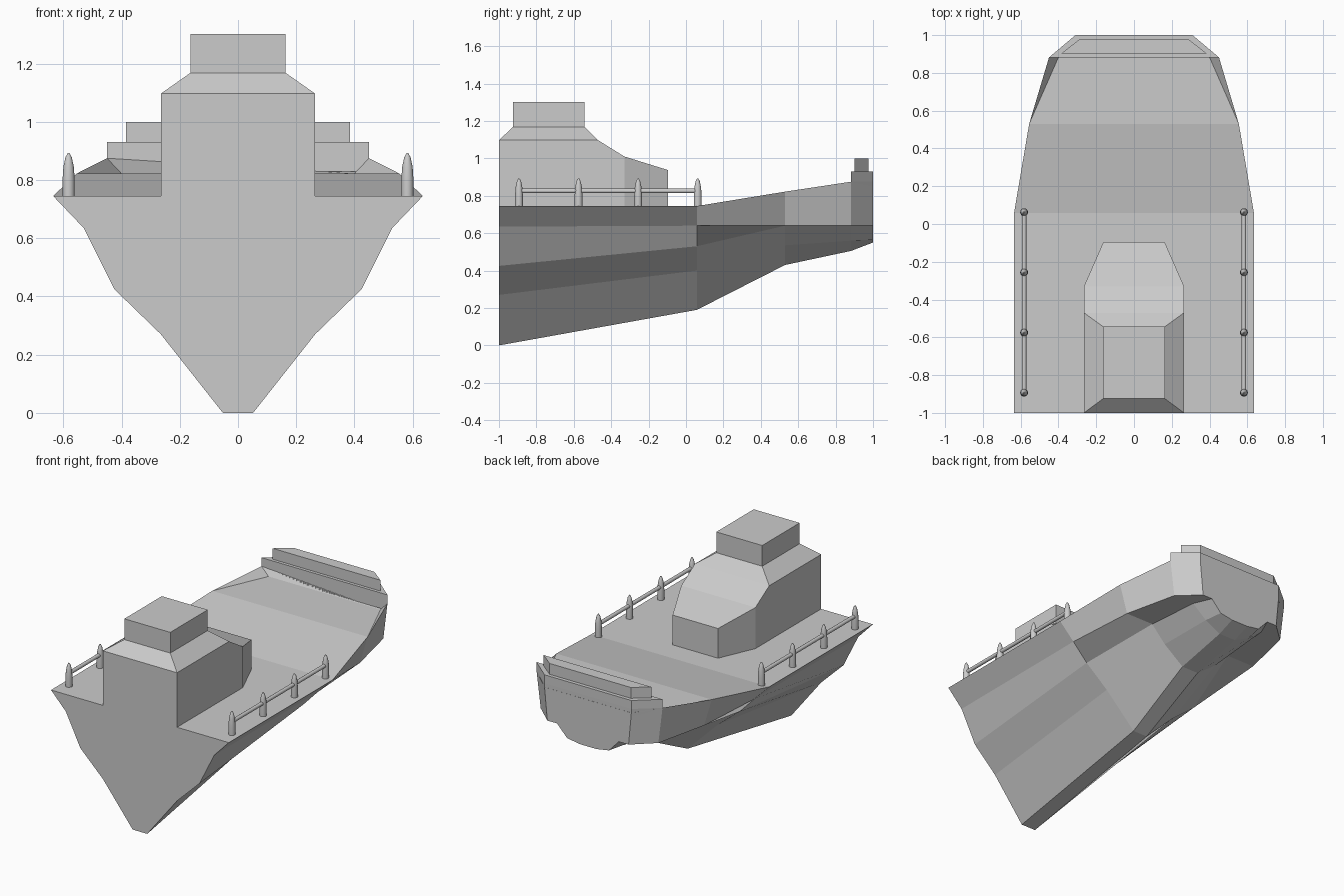
import bpy, bmesh, math

if "Cube" in bpy.data.objects:
    bpy.data.objects.remove(bpy.data.objects["Cube"])

grey = bpy.data.materials.new("hull grey")
grey.diffuse_color = (0.6, 0.6, 0.6, 1)
grey.use_nodes = True
grey.node_tree.nodes["Principled BSDF"].inputs["Base Color"].default_value = grey.diffuse_color


def finish(name, bm):
    bmesh.ops.recalc_face_normals(bm, faces=bm.faces)
    me = bpy.data.meshes.new(name)
    bm.to_mesh(me)
    bm.free()
    ob = bpy.data.objects.new(name, me)
    bpy.context.collection.objects.link(ob)
    me.materials.append(grey)
    return ob


def loft(name, rings):
    """Closed solid through matching rings of points."""
    bm = bmesh.new()
    vs = [[bm.verts.new(p) for p in r] for r in rings]
    n = len(vs[0])
    for a, b in zip(vs, vs[1:]):
        for i in range(n):
            j = (i + 1) % n
            bm.faces.new((a[i], a[j], b[j], b[i]))
    bm.faces.new(vs[0])
    bm.faces.new(vs[-1])
    return finish(name, bm)


def rect(hw, y0, y1, z):
    return [(-hw, y0, z), (hw, y0, z), (hw, y1, z), (-hw, y1, z)]


def trapezoid(h0, y0, h1, y1, z):
    return [(-h0, y0, z), (h0, y0, z), (h1, y1, z), (-h1, y1, z)]


# hull: half sections from keel to rail, then the inner deck edge
stations = [
    (-1.0, [(.052, 0), (.265, .27), (.425, .425), (.53, .635), (.635, .745)]),
    (.058, [(.052, .19), (.265, .40), (.425, .53), (.53, .64), (.635, .745)]),
    (.53, [(.06, .43), (.20, .535), (.30, .64), (.50, .64), (.555, .822)]),
    (.882, [(.06, .505), (.17, .56), (.27, .64), (.42, .64), (.45, .875)]),
    (1.0, [(.06, .55), (.15, .565), (.22, .64), (.29, .64), (.31, .85)]),
]
bm = bmesh.new()
rings = []
for y, half in stations:
    right = [bm.verts.new((x, y, z)) for x, z in half]
    left = [bm.verts.new((-x, y, z)) for x, z in half]
    rings.append(right[::-1] + left)
for a, b in zip(rings, rings[1:]):
    for i in range(len(a) - 1):
        bm.faces.new((a[i], a[i + 1], b[i + 1], b[i]))
bm.faces.new(rings[0])
bm.faces.new(rings[-1])
# deck, with small sloping triangles beside the bow
for a, b in zip(rings[:2], rings[1:3]):
    bm.faces.new((a[0], a[-1], b[-1], b[0]))
inner = [bm.verts.new((s * .40, .882, .822)) for s in (1, -1)]
c, d, e = rings[2], rings[3], rings[4]
bm.faces.new((c[0], c[-1], inner[1], inner[0]))
bm.faces.new((c[0], inner[0], d[0]))
bm.faces.new((c[-1], inner[1], d[-1]))
bm.faces.new((d[0], inner[0], inner[1], d[-1], e[-1], e[0]))
finish("hull", bm)

# raised bow wall and the plate on top of it
loft("bow_wall", [trapezoid(.44, .882, .31, .999, .83),
                  trapezoid(.45, .882, .31, 1.0, .875),
                  trapezoid(.45, .882, .31, 1.0, .93)])
loft("bow_plate", [trapezoid(.385, .902, .29, .977, z) for z in (.93, 1.0)])

# cabin: cross-sections along its length
cabin = [(-1.0, .265, 1.097), (-.47, .265, 1.097), (-.33, .265, 1.01), (-.095, .162, .937)]
loft("cabin", [[(-w, y, .745), (w, y, .745), (w, y, z), (-w, y, z)] for y, w, z in cabin])

# sloped roof and wheelhouse top
loft("cabin_roof", [rect(.265, -1.0, -.47, 1.097), rect(.164, -.925, -.543, 1.168)])
loft("wheelhouse_top", [rect(.164, -.925, -.543, z) for z in (1.168, 1.302)])

# railings: bullet shaped posts joined by a bar
post_profile = [(.021, .745), (.021, .80), (.018, .845), (.011, .878), (.003, .893)]
SIDES = 16
angles = [2 * math.pi * i / SIDES for i in range(SIDES)]
for s, side in ((-1, "left"), (1, "right")):
    x = s * .582
    for k in range(4):
        y = -.893 + k * .3185
        post = loft(f"{side}_rail_post_{k + 1}",
                    [[(x + r * math.cos(t), y + r * math.sin(t), z) for t in angles]
                     for r, z in post_profile])
        for p in post.data.polygons:
            p.use_smooth = len(p.vertices) == 4
    bar = loft(f"{side}_rail_bar",
               [[(x + .012 * math.cos(t), y, .826 + .012 * math.sin(t)) for t in angles]
                for y in (-.893, .0625)])
    for p in bar.data.polygons:
        p.use_smooth = len(p.vertices) == 4
